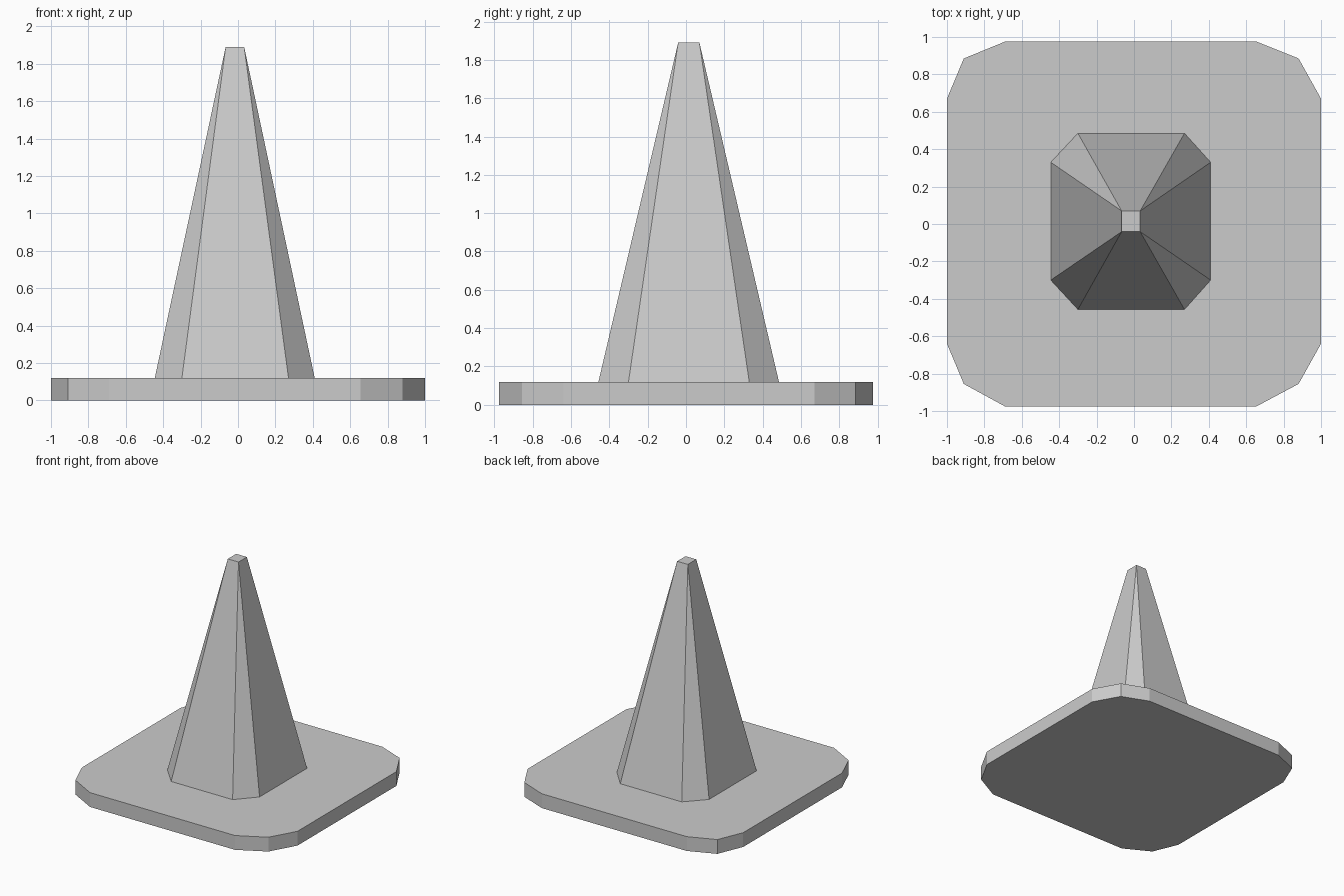
import bpy, bmesh

if "Cube" in bpy.data.objects:
    bpy.data.objects.remove(bpy.data.objects["Cube"])

BASE_H, TIP_Z = 0.12, 1.89


def finish(name, bm):
    bmesh.ops.recalc_face_normals(bm, faces=bm.faces[:])
    mesh = bpy.data.meshes.new(name)
    bm.to_mesh(mesh)
    bm.free()
    obj = bpy.data.objects.new(name, mesh)
    bpy.context.collection.objects.link(obj)
    return obj


# Base plate: rounded rectangle outline, extruded upward
outline = [(-0.69, 0.975), (-0.91, 0.885), (-1.0, 0.67),
           (-1.0, -0.64), (-0.91, -0.855), (-0.69, -0.975),
           (0.655, -0.975), (0.88, -0.855), (1.0, -0.64),
           (1.0, 0.67), (0.88, 0.885), (0.655, 0.975)]
bm = bmesh.new()
bottom = bm.faces.new([bm.verts.new((x, y, 0)) for x, y in outline])
ext = bmesh.ops.extrude_face_region(bm, geom=[bottom], use_keep_orig=True)
top_verts = [g for g in ext["geom"] if isinstance(g, bmesh.types.BMVert)]
bmesh.ops.translate(bm, verts=top_verts, vec=(0, 0, BASE_H))
finish("base_plate", bm)

# Cone body: chamfered rectangle tapering to a small rectangular tip
foot = [(-0.30, 0.485), (-0.445, 0.33), (-0.445, -0.30), (-0.30, -0.457),
        (0.27, -0.457), (0.41, -0.30), (0.41, 0.33), (0.27, 0.485)]
tip = [(-0.066, 0.07), (-0.066, -0.041), (0.033, -0.041), (0.033, 0.07)]
bm = bmesh.new()
f = [bm.verts.new((x, y, BASE_H)) for x, y in foot]
t = [bm.verts.new((x, y, TIP_Z)) for x, y in tip]
for i in range(4):
    a, b, c = f[2 * i], f[2 * i + 1], f[(2 * i + 2) % 8]
    bm.faces.new((a, b, t[i]))                    # corner triangle
    bm.faces.new((b, c, t[(i + 1) % 4], t[i]))    # broad side
bm.faces.new(t)
finish("cone_body", bm)
